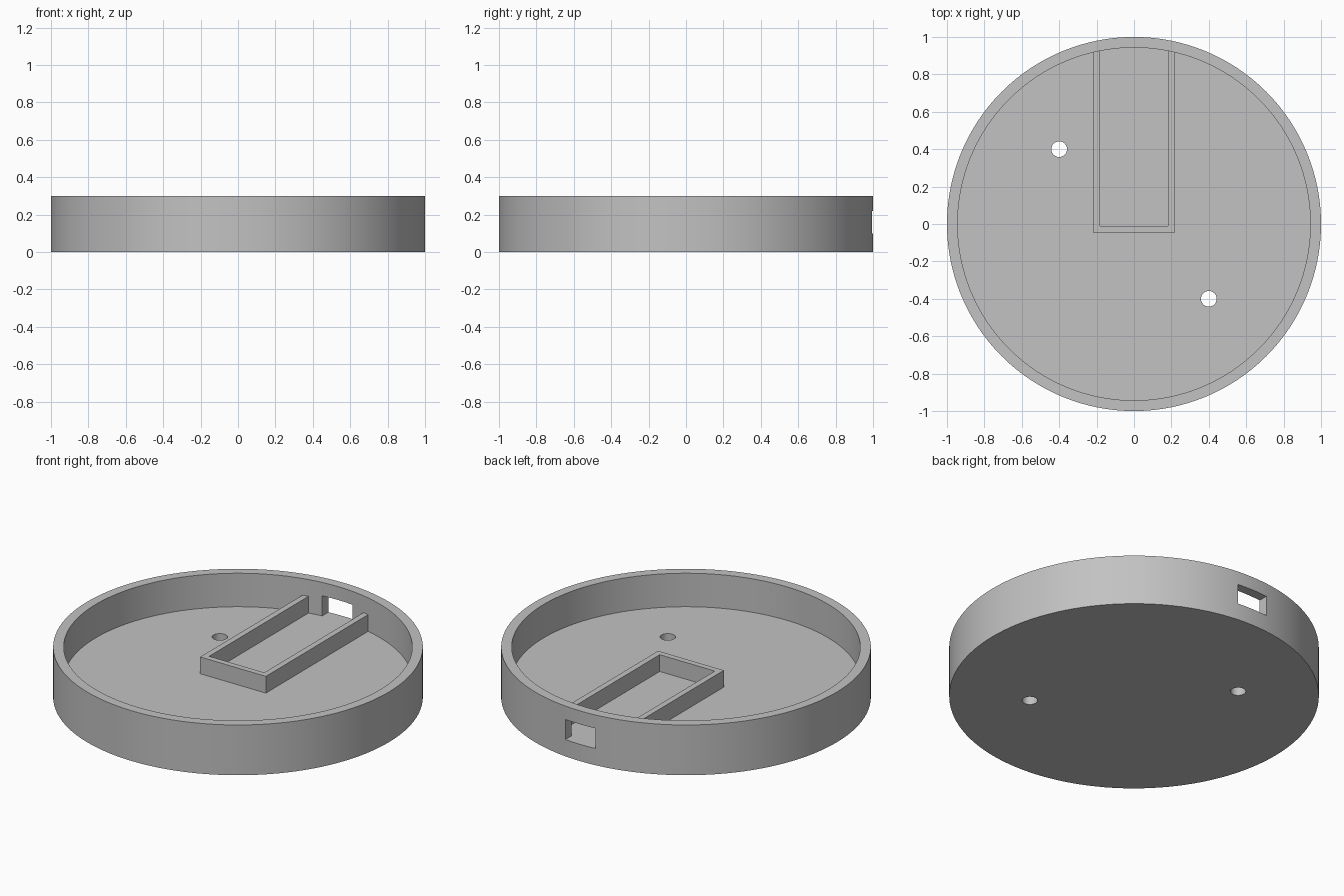
import bpy
import bmesh
from math import radians
from mathutils import Matrix

default = bpy.data.objects.get("Cube")
if default:
    bpy.data.objects.remove(default, do_unlink=True)

HEIGHT, FLOOR, INNER = 0.30, 0.10, 0.943

grey = bpy.data.materials.new("light_grey")
grey.use_nodes = True
grey.diffuse_color = (0.54, 0.54, 0.54, 1)
grey.node_tree.nodes["Principled BSDF"].inputs["Base Color"].default_value = grey.diffuse_color


def add_object(name, bm):
    bmesh.ops.recalc_face_normals(bm, faces=bm.faces)
    mesh = bpy.data.meshes.new(name)
    bm.to_mesh(mesh)
    bm.free()
    mesh.materials.append(grey)
    obj = bpy.data.objects.new(name, mesh)
    bpy.context.collection.objects.link(obj)
    return obj


def cylinder(name, radius, z0, z1, x=0, y=0, sides=128):
    bm = bmesh.new()
    bmesh.ops.create_cone(bm, cap_ends=True, segments=sides, radius1=radius, radius2=radius,
                          depth=z1 - z0, matrix=Matrix.Translation((x, y, (z0 + z1) / 2)))
    return add_object(name, bm)


def prism(name, outline, z0, z1):
    bm = bmesh.new()
    face = bm.faces.new([bm.verts.new((x, y, z0)) for x, y in outline])
    top = bmesh.ops.extrude_face_region(bm, geom=[face])["geom"]
    bmesh.ops.translate(bm, vec=(0, 0, z1 - z0),
                        verts=[v for v in top if isinstance(v, bmesh.types.BMVert)])
    return add_object(name, bm)


def cut(obj, cutter):
    mod = obj.modifiers.new("cut", "BOOLEAN")
    mod.operation = "DIFFERENCE"
    mod.solver = "EXACT"
    mod.object = cutter
    cutter.hide_render = True
    bpy.context.view_layer.objects.active = obj
    bpy.ops.object.modifier_apply(modifier=mod.name)
    bpy.data.objects.remove(cutter, do_unlink=True)


# Round dish: hollowed disc
dish = cylinder("round_dish", 1, 0, HEIGHT)
cut(dish, cylinder("hollow_cutter", INNER, FLOOR, HEIGHT + 0.1))

# Two screw holes through the floor
for side in (-1, 1):
    cut(dish, cylinder("screw_hole_cutter", 0.042, -0.1, 0.2, 0.4 * side, -0.4 * side, 32))

# Cable port through the back wall
port = [(-0.1, 0.9), (0.1, 0.9), (0.1, 1.1), (-0.1, 1.1)]
cut(dish, prism("port_cutter", port, FLOOR, 0.22))

# U-shaped holder running to the back wall
half, wall, front, back = 0.217, 0.035, -0.047, 0.928
inside = half - wall
holder_outline = [(-half, back), (-half, front), (half, front), (half, back),
                  (inside, back), (inside, front + wall), (-inside, front + wall), (-inside, back)]
prism("board_holder", holder_outline, FLOOR - 0.01, 0.20)

# Smooth the round walls, keep rims sharp
bpy.ops.object.select_all(action="DESELECT")
dish.select_set(True)
bpy.context.view_layer.objects.active = dish
bpy.ops.object.shade_smooth_by_angle(angle=radians(30))
